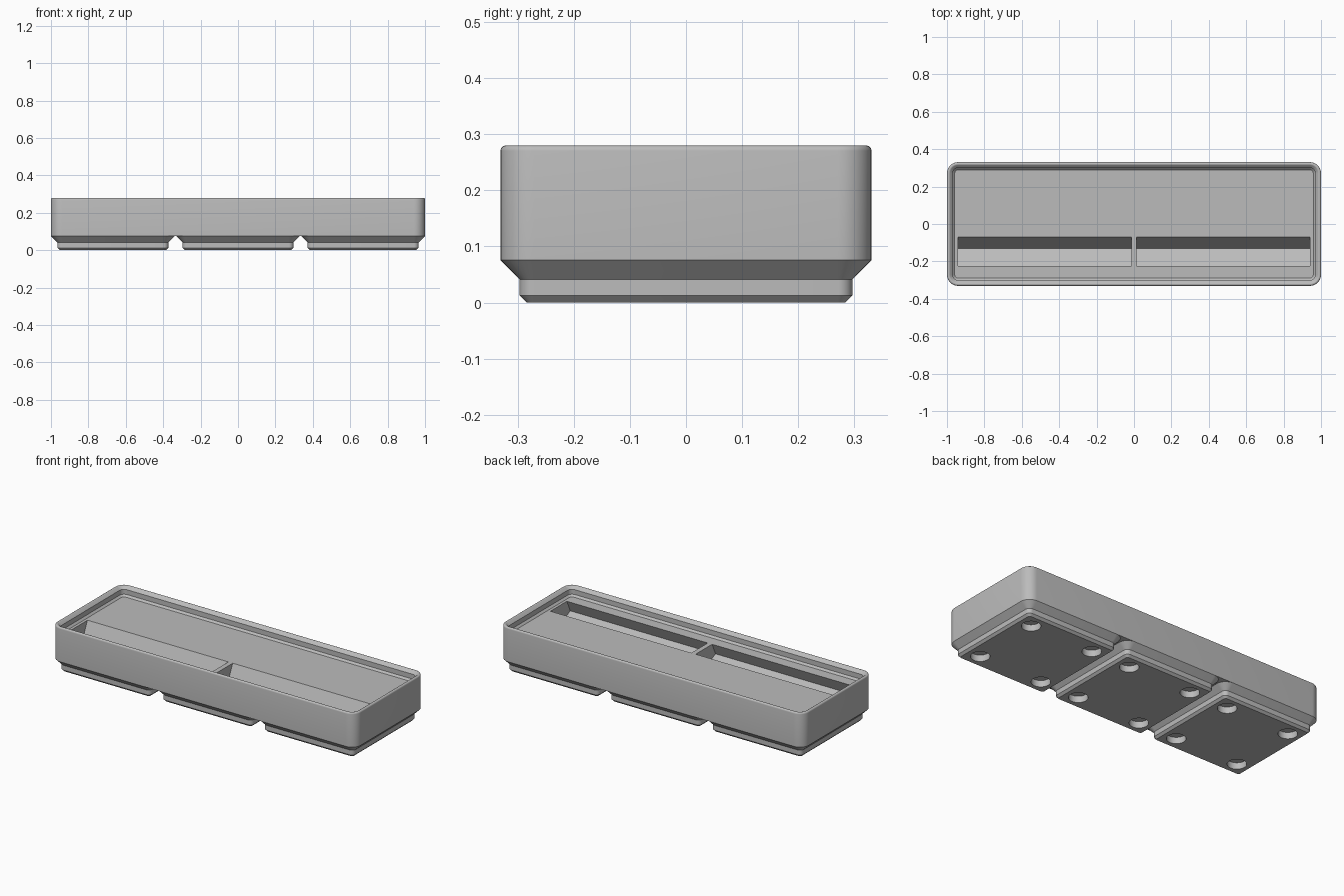
import bpy, bmesh
from math import sin, cos, tan, pi, radians

if "Cube" in bpy.data.objects:
    bpy.data.objects.remove(bpy.data.objects["Cube"])

MM = 2 / 125.5            # sizes below are in millimetres
PITCH, FOOT, CORNER = 42, 41.5, 3.75
FLOOR, BASE_TOP = 14, 4.75

grey = bpy.data.materials.new("light grey plastic")
grey.use_nodes = True
colour = (0.5, 0.5, 0.5, 1)
grey.diffuse_color = colour
grey.node_tree.nodes["Principled BSDF"].inputs["Base Color"].default_value = colour


def finish(name, bm):
    bmesh.ops.recalc_face_normals(bm, faces=bm.faces)
    bmesh.ops.scale(bm, vec=(MM, MM, MM), verts=bm.verts)
    mesh = bpy.data.meshes.new(name)
    bm.to_mesh(mesh)
    bm.free()
    mesh.materials.append(grey)
    obj = bpy.data.objects.new(name, mesh)
    bpy.context.collection.objects.link(obj)
    return obj


def ring(bm, width, depth, inset, z, cx, steps=8):
    """Rounded rectangle of vertices, pulled inwards by inset."""
    radius = max(CORNER - inset, 0.4)
    hx, hy = width / 2 - inset - radius, depth / 2 - inset - radius
    verts = []
    for corner, (sx, sy) in enumerate([(1, 1), (-1, 1), (-1, -1), (1, -1)]):
        for i in range(steps + 1):
            a = (corner + i / steps) * pi / 2
            verts.append(bm.verts.new((cx + sx * hx + radius * cos(a),
                                       sy * hy + radius * sin(a), z)))
    return verts


def loft(name, width, depth, profile, cx=0):
    bm = bmesh.new()
    rings = [ring(bm, width, depth, inset, z, cx) for inset, z in profile]
    for low, high in zip(rings, rings[1:]):
        for i in range(len(low)):
            j = (i + 1) % len(low)
            bm.faces.new((low[i], low[j], high[j], high[i]))
    bm.faces.new(rings[0])
    bm.faces.new(rings[-1])
    return finish(name, bm)


def prism(name, section, x0, x1):
    """Extrude a y-z section along x."""
    bm = bmesh.new()
    face = bm.faces.new([bm.verts.new((x0, y, z)) for y, z in section])
    side = bmesh.ops.extrude_face_region(bm, geom=[face])["geom"]
    moved = [v for v in side if isinstance(v, bmesh.types.BMVert)]
    bmesh.ops.translate(bm, vec=(x1 - x0, 0, 0), verts=moved)
    return finish(name, bm)


def cut(obj, cutter):
    cutter.hide_render = True
    mod = obj.modifiers.new("cut", 'BOOLEAN')
    mod.operation, mod.object, mod.solver = 'DIFFERENCE', cutter, 'EXACT'
    bpy.context.view_layer.objects.active = obj
    bpy.ops.object.modifier_apply(modifier=mod.name)
    bpy.data.objects.remove(cutter)


def smooth(obj):
    bpy.ops.object.select_all(action='DESELECT')
    obj.select_set(True)
    bpy.context.view_layer.objects.active = obj
    bpy.ops.object.shade_smooth_by_angle(angle=radians(30))


# Body: outer wall, rounded rim, stepped stacking lip, inner floor
fillet, rim = 0.6, 16.97
profile = [(0, BASE_TOP)]
for i in range(7):
    a = pi - i / 6 * radians(135)
    profile.append((fillet + fillet * cos(a), rim + fillet * sin(a)))
profile += [(1.9, 16.5), (1.9, FLOOR + 0.7), (2.6, FLOOR)]
body = loft("tray_body", 125.5, FOOT, profile)

# Two leaning slots sunk into the floor, split by a thin divider
tilt, depth = radians(25), 8.9
back, front, over = -4.4, -14.1, 0.5
short = depth - (back - front) * sin(tilt)


def down(y, length):
    return (y - length * sin(tilt), FLOOR - length * cos(tilt))


section = [down(back, -over), down(back, depth), down(front, short), down(front, -over)]
for side in (-1, 1):
    cut(body, prism("slot_cutter", section, side * 0.9, side * 59.1))
smooth(body)

# Three stepped feet, each with four round magnet pockets
foot_profile = [(2.95, 0), (2.15, 0.8), (2.15, 2.6), (0, BASE_TOP)]
for n, label in zip((-1, 0, 1), ("right", "middle", "left")):
    foot = loft(label + "_foot", FOOT, FOOT, foot_profile, n * PITCH)
    for sx in (-1, 1):
        for sy in (-1, 1):
            bm = bmesh.new()
            bmesh.ops.create_cone(bm, cap_ends=True, segments=32,
                                  radius1=3.25, radius2=3.25, depth=4.8)
            bmesh.ops.translate(bm, vec=(n * PITCH + sx * 13, sy * 13, 0), verts=bm.verts)
            cut(foot, finish("pocket_cutter", bm))
    # The top of the foot is hidden against the body
    bm = bmesh.new()
    bm.from_mesh(foot.data)
    hidden = [f for f in bm.faces if all(v.co.z > (BASE_TOP - 0.01) * MM for v in f.verts)]
    bmesh.ops.delete(bm, geom=hidden, context='FACES')
    bm.to_mesh(foot.data)
    bm.free()
    smooth(foot)
